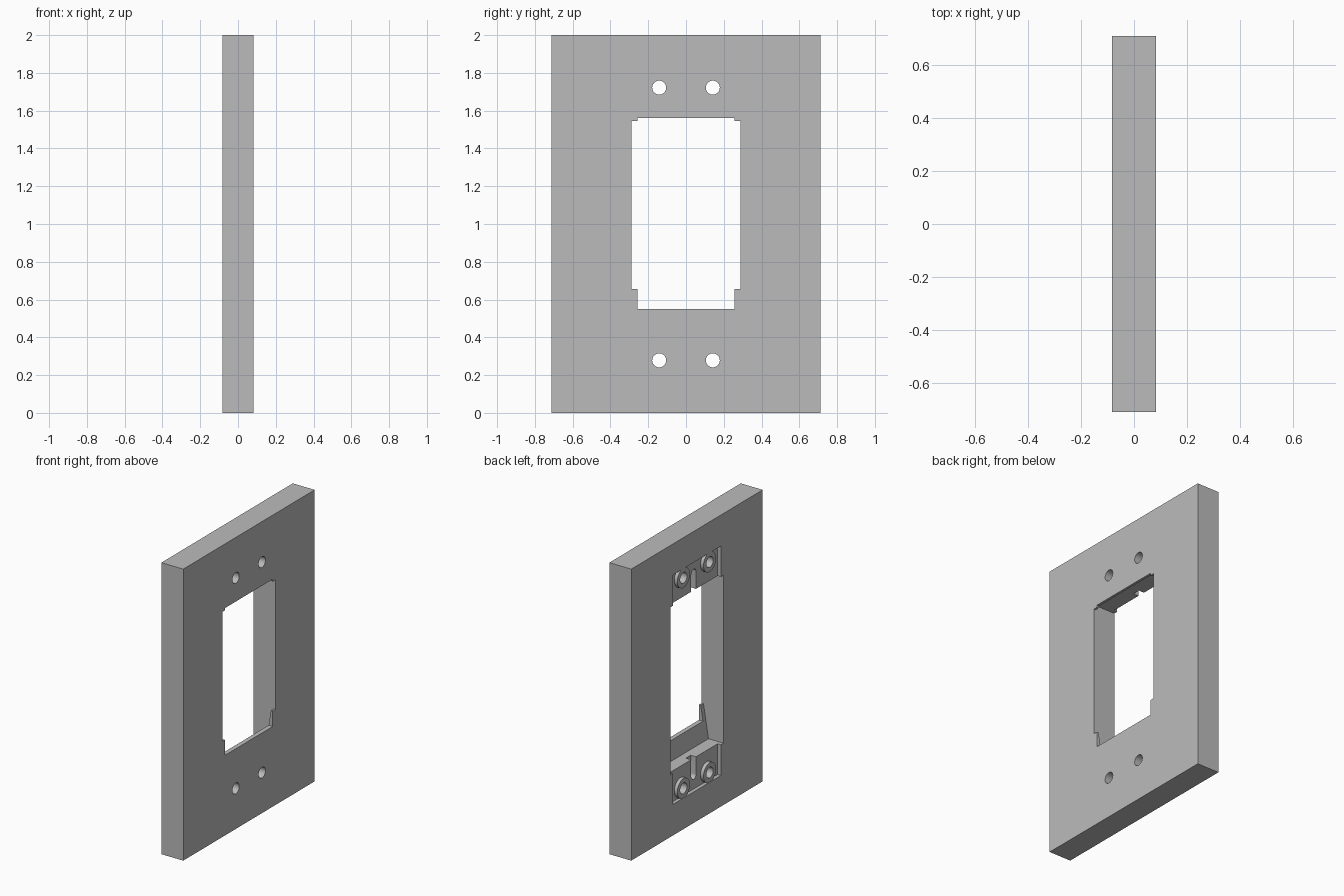
import bpy, bmesh, math
from mathutils import Matrix

cube = bpy.data.objects.get("Cube")
if cube:
    bpy.data.objects.remove(cube, do_unlink=True)

grey = bpy.data.materials.new("light grey")
grey.use_nodes = True
grey.diffuse_color = (0.5, 0.5, 0.5, 1)
grey.node_tree.nodes["Principled BSDF"].inputs["Base Color"].default_value = (0.5, 0.5, 0.5, 1)

BACK = -0.083      # rear face of the plate
POCKET = -0.058    # floor of the shallow rear pockets
MID = 1.0          # mid height


def finish(bm, name):
    bmesh.ops.recalc_face_normals(bm, faces=bm.faces)
    mesh = bpy.data.meshes.new(name)
    bm.to_mesh(mesh)
    bm.free()
    mesh.materials.append(grey)
    ob = bpy.data.objects.new(name, mesh)
    bpy.context.collection.objects.link(ob)
    return ob


def prism(name, outline, half_width):
    """Extrude an (x, z) outline across y."""
    bm = bmesh.new()
    face = bm.faces.new([bm.verts.new((x, -half_width, z)) for x, z in outline])
    ext = bmesh.ops.extrude_face_region(bm, geom=[face])["geom"]
    verts = [v for v in ext if isinstance(v, bmesh.types.BMVert)]
    bmesh.ops.translate(bm, verts=verts, vec=(0, 2 * half_width, 0))
    return finish(bm, name)


def box(name, x0, x1, half_width, z0, z1):
    return prism(name, [(x0, z0), (x1, z0), (x1, z1), (x0, z1)], half_width)


def rod(name, x0, x1, y, z, radius):
    """Cylinder running along x."""
    bm = bmesh.new()
    place = Matrix.Translation(((x0 + x1) / 2, y, z)) @ Matrix.Rotation(math.pi / 2, 4, "Y")
    bmesh.ops.create_cone(bm, cap_ends=True, segments=32, radius1=radius,
                          radius2=radius, depth=x1 - x0, matrix=place)
    return finish(bm, name)


def combine(target, tool, operation):
    mod = target.modifiers.new(tool.name, "BOOLEAN")
    mod.operation, mod.solver, mod.object = operation, "EXACT", tool
    bpy.context.view_layer.objects.active = target
    bpy.ops.object.modifier_apply(modifier=mod.name)
    bpy.data.objects.remove(tool, do_unlink=True)


plate = box("wall_plate", BACK, -BACK, 0.712, 0, 2)

# Rear pockets, then the window with its ramped sill and thin top lip
combine(plate, box("pocket_cutter", -0.1, POCKET, 0.26, 0.213, 1.787), "DIFFERENCE")
window = [(-0.1, 0.424), (0.031, 0.424), (0.069, 0.655), (0.1, 0.655),
          (0.1, 1.545), (0.069, 1.545), (0.064, 1.576), (-0.1, 1.576)]
combine(plate, prism("window_cutter", window, 0.288), "DIFFERENCE")
combine(plate, box("window_centre_cutter", 0, 0.1, 0.258, 0.55, 1.56), "DIFFERENCE")

for side in (-1, 1):
    # Round-ended slot in each pocket, open to the window
    end = MID + side * 0.695
    near = MID + side * 0.5
    combine(plate, box("slot_cutter", -0.1, -0.018, 0.026, min(near, end), max(near, end)), "DIFFERENCE")
    combine(plate, rod("slot_end_cutter", -0.1, -0.018, 0, end, 0.026), "DIFFERENCE")
    # Screw bosses with through holes
    for y in (-0.142, 0.142):
        z = MID + side * 0.722
        combine(plate, rod("screw_boss", BACK + 0.002, POCKET + 0.02, y, z, 0.068), "UNION")
        combine(plate, rod("screw_hole", -0.2, 0.2, y, z, 0.037), "DIFFERENCE")

bpy.ops.object.select_all(action="DESELECT")
plate.select_set(True)
bpy.context.view_layer.objects.active = plate
bpy.ops.object.shade_smooth_by_angle(angle=math.radians(30))
